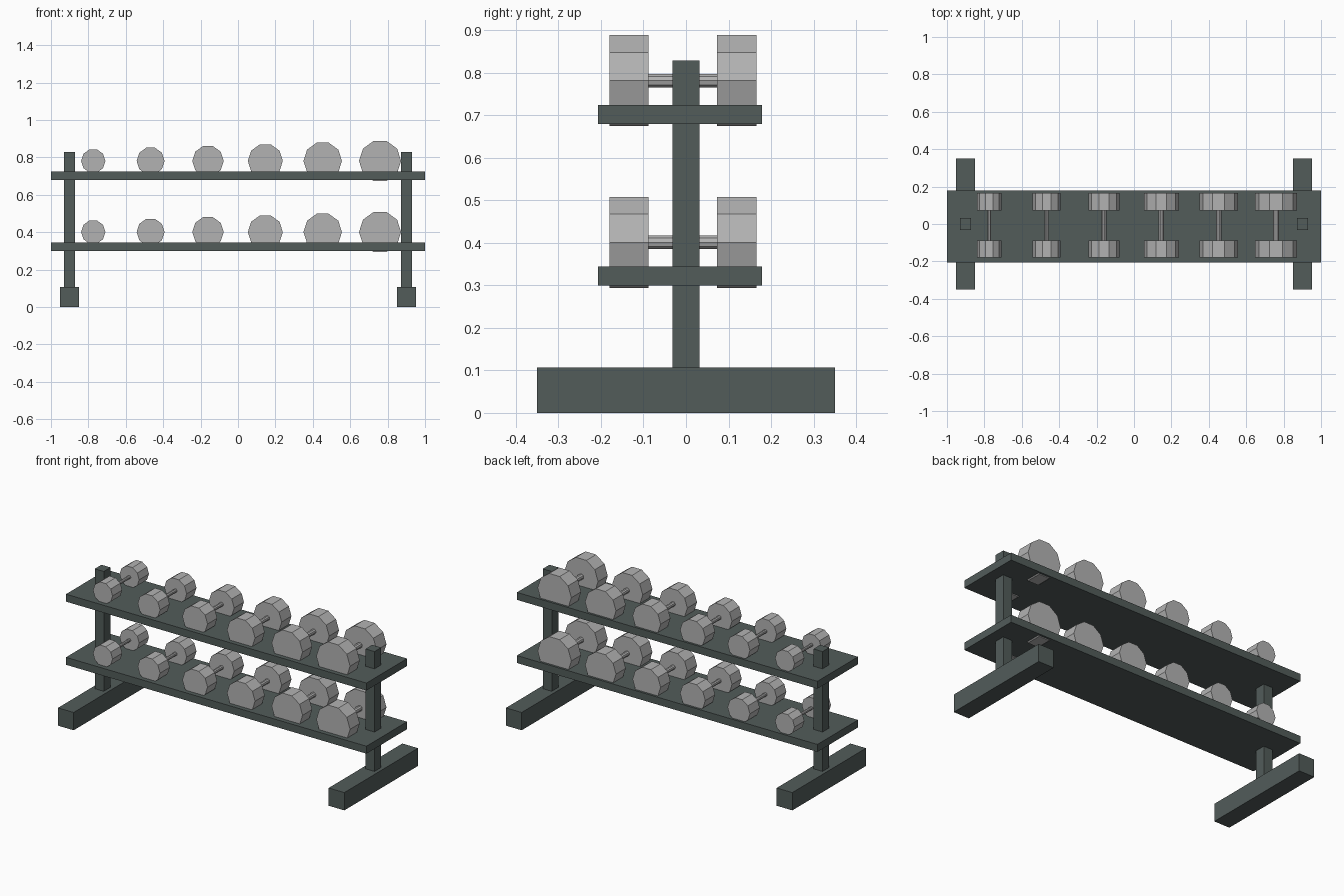
import bpy, math

if "Cube" in bpy.data.objects:
    bpy.data.objects.remove(bpy.data.objects["Cube"])


def material(name, rgb):
    m = bpy.data.materials.new(name)
    m.diffuse_color = (*rgb, 1)
    m.use_nodes = True
    m.node_tree.nodes["Principled BSDF"].inputs["Base Color"].default_value = m.diffuse_color
    return m


RACK = material("dark_green_grey", (0.085, 0.107, 0.102))
METAL = material("light_grey", (0.45, 0.45, 0.45))


def box(name, x0, x1, y0, y1, z0, z1):
    bpy.ops.mesh.primitive_cube_add(
        size=1, location=((x0 + x1) / 2, (y0 + y1) / 2, (z0 + z1) / 2))
    o = bpy.context.object
    o.name = name
    o.scale = (x1 - x0, y1 - y0, z1 - z0)
    o.data.materials.append(RACK)


def bar(name, x, y0, y1, z, r):
    # ten-sided prism along y with a flat top and corners on the x axis
    bpy.ops.mesh.primitive_cylinder_add(
        vertices=10, radius=r, depth=y1 - y0, location=(x, (y0 + y1) / 2, z),
        rotation=(math.pi / 2, math.radians(18), 0))
    o = bpy.context.object
    o.name = name
    # primitive's first corner lies on its own y axis: turn it onto x
    o.rotation_euler = (math.pi / 2, math.pi / 2, 0)
    o.data.materials.append(METAL)


# Feet and posts
for side, s in (("left", -1), ("right", 1)):
    x = s * 0.901
    box(side + "_foot", x - 0.052, x + 0.052, -0.35, 0.35, 0, 0.107)
    box(side + "_post", x - 0.03, x + 0.03, -0.032, 0.032, 0.1, 0.828)

# Shelves with six dumbbells each, growing to the right
for level, z0, z1, zc in (("lower", 0.299, 0.344, 0.401),
                          ("upper", 0.679, 0.724, 0.781)):
    box(level + "_shelf", -1, 1, -0.207, 0.179, z0, z1)
    for i in range(6):
        x = -0.774 + i * 0.3067
        r = 0.065 + i * 0.0095
        tag = f"{level}_dumbbell_{i + 1}"
        bar(tag + "_front_weight", x, -0.18, -0.088, zc, r)
        bar(tag + "_back_weight", x, 0.073, 0.166, zc, r)
        bar(tag + "_handle", x, -0.09, 0.075, zc, r * 0.15)
